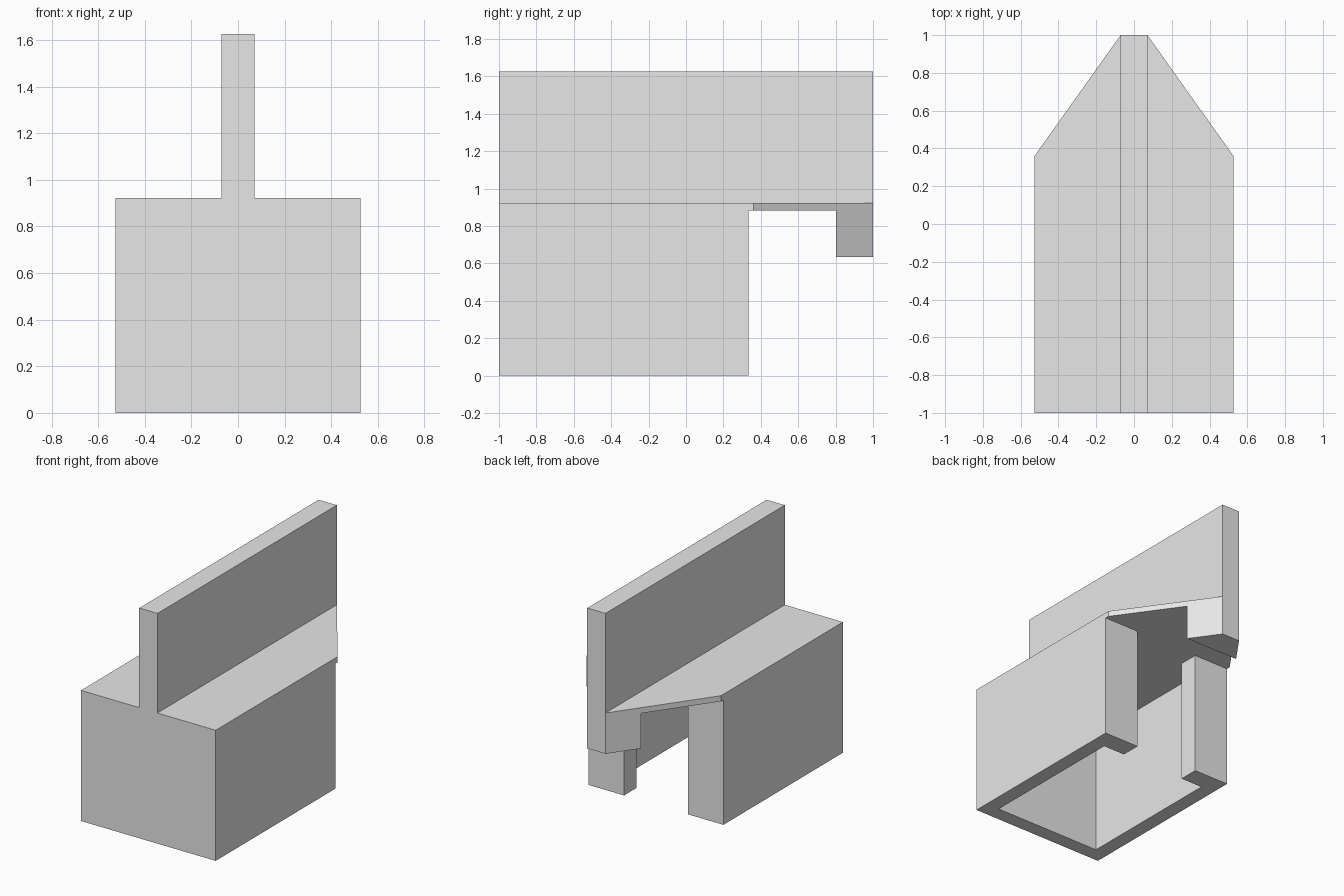
import bpy
import bmesh

# Remove the default cube
cube = bpy.data.objects.get("Cube")
if cube:
    bpy.data.objects.remove(cube, do_unlink=True)

# Single flat colour
grey = bpy.data.materials.new("light_grey")
grey.use_nodes = True
colour = (0.8, 0.8, 0.8, 1.0)
grey.diffuse_color = colour
for node in grey.node_tree.nodes:
    if node.type == 'BSDF_PRINCIPLED':
        node.inputs["Base Color"].default_value = colour

# Main dimensions
HALF_W, FRONT, BACK = 0.526, -1.0, 1.0
WALL, BACK_WALL = 0.105, 0.14
WALL_END, DOOR = 0.334, 0.25
ROOF_LOW, ROOF_TOP = 0.882, 0.922
SHOULDER = 0.361
FIN_W, FIN_TOP = 0.071, 1.625
NOSE_START, NOSE_LOW = 0.802, 0.634


def prism(name, half_outline, z_low, z_high):
    """Mirror a half outline across x = 0 and extrude it upwards."""
    outline = half_outline + [(-x, y) for x, y in reversed(half_outline)]
    bm = bmesh.new()
    base = bm.faces.new([bm.verts.new((x, y, z_low)) for x, y in outline])
    top = bmesh.ops.extrude_face_region(bm, geom=[base], use_keep_orig=True)
    verts = [g for g in top["geom"] if isinstance(g, bmesh.types.BMVert)]
    bmesh.ops.translate(bm, verts=verts, vec=(0, 0, z_high - z_low))
    bmesh.ops.recalc_face_normals(bm, faces=bm.faces)
    mesh = bpy.data.meshes.new(name)
    bm.to_mesh(mesh)
    bm.free()
    mesh.materials.append(grey)
    obj = bpy.data.objects.new(name, mesh)
    bpy.context.collection.objects.link(obj)
    return obj


# Hollow body: three walls plus two returns beside the rear opening
inner_x, inner_y = HALF_W - WALL, WALL_END - BACK_WALL
prism("body_walls", [
    (HALF_W, FRONT), (HALF_W, WALL_END), (DOOR, WALL_END),
    (DOOR, inner_y), (inner_x, inner_y), (inner_x, FRONT + WALL),
], 0.0, ROOF_LOW)

# Thin roof plate, tapering towards the back
prism("roof_plate", [
    (HALF_W, FRONT), (HALF_W, SHOULDER), (FIN_W, BACK),
], ROOF_LOW, ROOF_TOP)

# Hanging block under the roof tip, following the same taper
taper = (HALF_W - FIN_W) / (BACK - SHOULDER)
nose_x = FIN_W + taper * (BACK - NOSE_START)
prism("rear_block", [(nose_x, NOSE_START), (FIN_W, BACK)], NOSE_LOW, ROOF_LOW)

# Tall fin along the centre line
prism("centre_fin", [(FIN_W, FRONT), (FIN_W, BACK)], ROOF_TOP, FIN_TOP)
